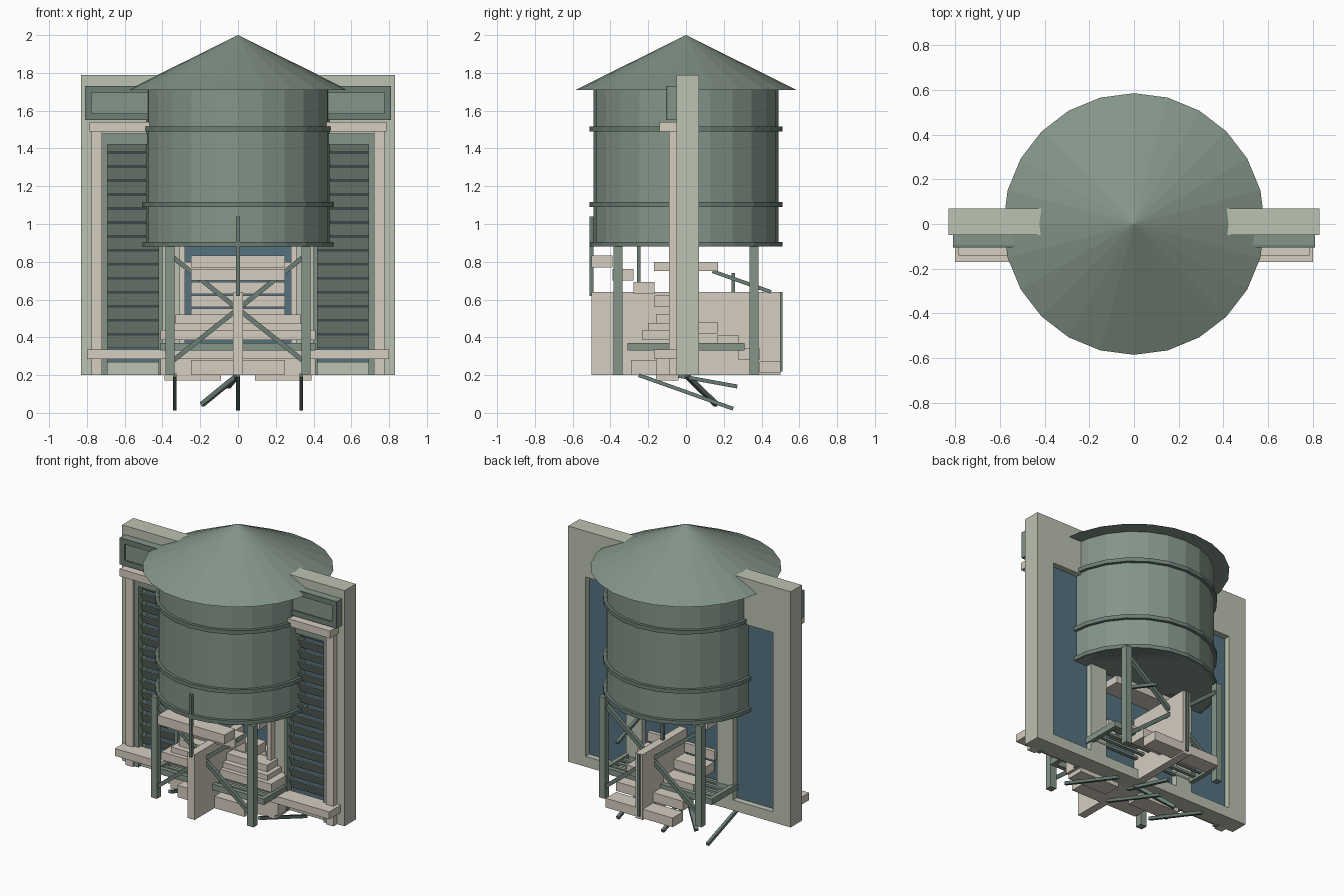
import bpy, math
from mathutils import Vector, Matrix

if "Cube" in bpy.data.objects:
    bpy.data.objects.remove(bpy.data.objects["Cube"])


def material(name, rgb):
    m = bpy.data.materials.new(name)
    m.diffuse_color = (*rgb, 1)
    m.use_nodes = True
    m.node_tree.nodes["Principled BSDF"].inputs["Base Color"].default_value = m.diffuse_color
    return m


GREEN = material("sage_paint", (0.23, 0.30, 0.25))
DARK = material("dark_sage", (0.15, 0.21, 0.18))
STONE = material("limestone", (0.67, 0.61, 0.53))
WALL = material("wall_plaster", (0.50, 0.54, 0.44))
GLASS = material("glass", (0.09, 0.17, 0.22))


def finish(name, mat):
    ob = bpy.context.object
    ob.name = name
    ob.data.materials.append(mat)
    return ob


def box(name, x, y, z, mat, tilt=0):
    """Box from (min, max) pairs, optionally tilted about x."""
    bpy.ops.mesh.primitive_cube_add(size=1)
    ob = finish(name, mat)
    size = [b - a for a, b in (x, y, z)]
    mid = [(a + b) / 2 for a, b in (x, y, z)]
    ob.data.transform(Matrix.Diagonal((*size, 1)))
    ob.rotation_euler.x = tilt
    ob.location = mid
    return ob


def bar(name, a, b, w, mat=DARK):
    """Square bar between two points."""
    a, b = Vector(a), Vector(b)
    d = b - a
    ob = box(name, (-w / 2, w / 2), (-w / 2, w / 2), (-d.length / 2, d.length / 2), mat)
    ob.rotation_mode = 'QUATERNION'
    ob.rotation_quaternion = d.to_track_quat('Z', 'Y')
    ob.location = (a + b) / 2
    return ob


def drum(name, r, z0, z1, mat, r_top=None):
    bpy.ops.mesh.primitive_cone_add(vertices=24, radius1=r, radius2=r if r_top is None else r_top,
                                    depth=z1 - z0, location=(0, 0, (z0 + z1) / 2))
    return finish(name, mat)


def sides(x):
    """Mirror an x range to both sides."""
    return [x, (-x[1], -x[0])]


# Water tank, hoops and conical roof
drum("tank", 0.49, 0.88, 1.71, GREEN)
for z in (0.88, 1.09, 1.49):
    drum("tank_hoop", 0.51, z, z + 0.026, DARK)
drum("tank_roof", 0.585, 1.71, 2.0, GREEN, 0)

# Tank legs and cross braces
for sy in (-1, 1):
    for sx in (-1, 1):
        box("tank_leg", (sx * .36 - .023, sx * .36 + .023), (sy * .36 - .023, sy * .36 + .023), (.2, .88), GREEN)
        bar("leg_brace", (-.34 * sx, .36 * sy, .28), (.34 * sx, .36 * sy, .82), .025)

# Wall made of piers and rails around three openings
WY = (-.05, .07)
box("wall_head", (-.83, .83), WY, (1.48, 1.79), WALL)
box("wall_base", (-.83, .83), WY, (.2, .27), WALL)
for s in sides((.70, .83)) + sides((.28, .40)):
    box("wall_pier", s, WY, (.27, 1.48), WALL)

# Glass in the three openings
for s in sides((.40, .70)) + [(-.28, .28)]:
    box("window_glass", s, (.02, .03), (.27, 1.48), GLASS)

# Side windows: casing, sash and louvres
for s in sides((.72, .775)):
    box("window_casing", s, (-.09, -.05), (.2, 1.49), STONE)
for s in sides((.69, .72)) + sides((.40, .42)):
    box("window_sash_stile", s, (-.075, -.03), (.2, 1.48), GREEN)
for s in sides((.40, .72)):
    box("window_sash_rail", s, (-.075, -.03), (1.42, 1.48), GREEN)
for s in sides((.42, .70)):
    for i in range(15):
        z = .38 + i * .074
        box("window_louvre", s, (-.042, -.034), (z - .037, z + .037), GREEN, math.radians(25))
for s in sides((.28, .31)):
    box("centre_casing", s, (-.09, -.05), (.3, 1.48), STONE)

# Lintel, sill and sign panel
box("lintel", (-.785, .785), (-.14, -.05), (1.49, 1.54), STONE)
box("sill", (-.80, .80), (-.17, -.05), (.285, .335), STONE)
box("spandrel_panel", (-.81, .81), (-.095, -.05), (1.55, 1.73), GREEN)
for z in ((1.55, 1.585), (1.695, 1.73)):
    box("spandrel_trim", (-.81, .81), (-.105, -.09), z, DARK)
for s in sides((.775, .81)):
    box("spandrel_trim_end", s, (-.105, -.09), (1.585, 1.695), DARK)

# Stair flight descending toward the back, with central stringer
for k in range(9):
    y, z = -.5 + .111 * k, .77 - .07 * k
    box("stair_tread", (-.25, .25), (y, y + .111), (z, z + .062), STONE)
box("stair_stringer", (-.027, .027), (-.5, .5), (.2, .64), STONE)
for y, z in ((-.5, .62), (-.25, .48), (.25, .32), (.5, .22)):
    box("stair_post", (-.01, .01), (y - .01, y + .01), (z, z + .42), DARK)

# Centre hood and stacked mouldings under the tank
box("centre_hood", (-.28, .28), (-.17, .17), (.75, .80), STONE)
box("cornice_top", (-.33, .33), (-.16, -.05), (.475, .52), STONE)
box("cornice_middle", (-.36, .36), (-.20, -.05), (.44, .475), STONE)
box("cornice_lower", (-.41, .41), (-.23, -.05), (.385, .44), STONE)
box("cornice_foot", (-.41, .41), (-.16, -.05), (.2, .285), STONE)
box("front_plinth", (-.25, .25), (-.29, -.16), (.2, .28), STONE)
for s in sides((.09, .39)):
    box("plinth_block", s, (-.16, -.04), (.172, .2), STONE)

# Steel platform: frame and grating bars
for y in ((-.31, -.28), (.28, .31)):
    box("platform_edge", (-.41, .41), y, (.33, .37), GREEN)
for s in sides((.38, .41)):
    box("platform_side", s, (-.28, .28), (.33, .37), GREEN)
for i in range(9):
    y = -.24 + i * .06
    box("platform_slat", (-.38, .38), (y - .012, y + .012), (.345, .36), GREEN)

# Struts beneath
for x in (-.335, 0, .335):
    bar("under_strut", (x, -.25, .2), (x, .25, .022), .02)
bar("under_strut_diagonal", (0, 0, .2), (-.19, .16, .045), .024)
bar("under_strut_shallow", (0, -.06, .2), (-.05, .27, .14), .02)
bar("side_rail", (.2, .14, .75), (.2, .45, .64), .02)
